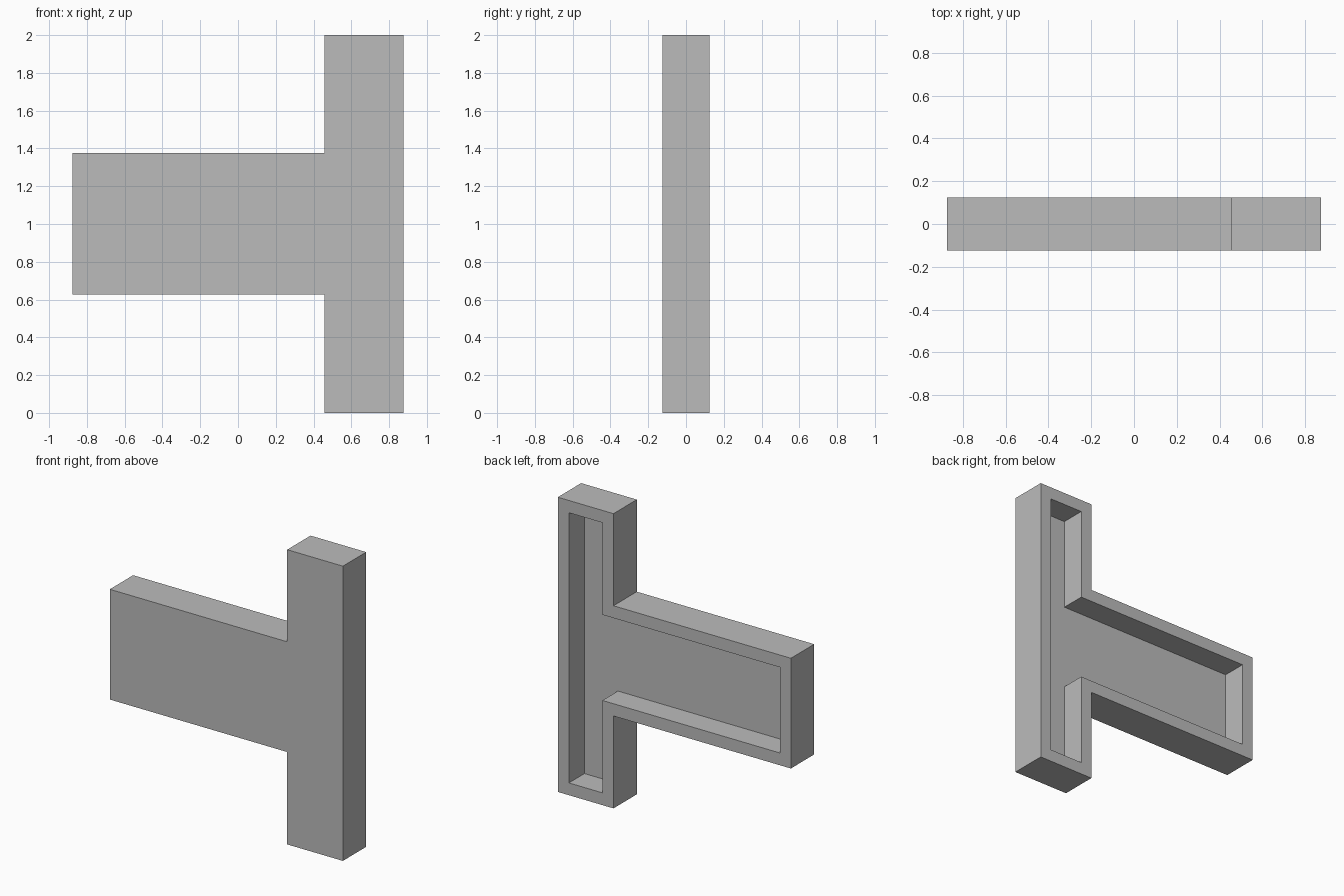
import bpy
import bmesh

cube = bpy.data.objects.get("Cube")
if cube:
    bpy.data.objects.remove(cube, do_unlink=True)

WALL = 1 / 12           # thickness of rim and front panel
HALF_W, HALF_D, HEIGHT = 0.875, 0.125, 2.0
POST_X = 0.457          # inner side of the upright post
ARM_LOW, ARM_HIGH = 0.627, 1.375

# Plain grey material
grey = bpy.data.materials.new("plain grey")
grey.use_nodes = True
colour = (0.5, 0.5, 0.5, 1.0)
grey.diffuse_color = colour
grey.node_tree.nodes["Principled BSDF"].inputs["Base Color"].default_value = colour

# Sideways T outline: tall post on +x, wide arm towards -x
outline = [
    (POST_X, 0), (HALF_W, 0), (HALF_W, HEIGHT), (POST_X, HEIGHT),
    (POST_X, ARM_HIGH), (-HALF_W, ARM_HIGH), (-HALF_W, ARM_LOW), (POST_X, ARM_LOW),
]

bm = bmesh.new()
front = bm.faces.new([bm.verts.new((x, -HALF_D, z)) for x, z in outline])

# Extrude the outline into a solid slab
slab = bmesh.ops.extrude_face_region(bm, geom=[front], use_keep_orig=True)
moved = [v for v in slab["geom"] if isinstance(v, bmesh.types.BMVert)]
bmesh.ops.translate(bm, verts=moved, vec=(0, 2 * HALF_D, 0))
bmesh.ops.recalc_face_normals(bm, faces=bm.faces[:])
bm.normal_update()

# Hollow the back, leaving a rim and the front panel
back = max(bm.faces, key=lambda f: f.calc_center_median().y)
bmesh.ops.inset_region(bm, faces=[back], thickness=WALL, use_boundary=True, use_even_offset=True)
bm.normal_update()
walls = bmesh.ops.extrude_face_region(bm, geom=[back])
floor_verts = [v for v in walls["geom"] if isinstance(v, bmesh.types.BMVert)]
bmesh.ops.translate(bm, verts=floor_verts, vec=(0, WALL - 2 * HALF_D, 0))
if back.is_valid:
    bmesh.ops.delete(bm, geom=[back], context="FACES_ONLY")
bmesh.ops.recalc_face_normals(bm, faces=bm.faces[:])

mesh = bpy.data.meshes.new("hollow_t_panel")
bm.to_mesh(mesh)
bm.free()
mesh.materials.append(grey)
panel = bpy.data.objects.new("hollow_t_panel", mesh)
bpy.context.collection.objects.link(panel)
